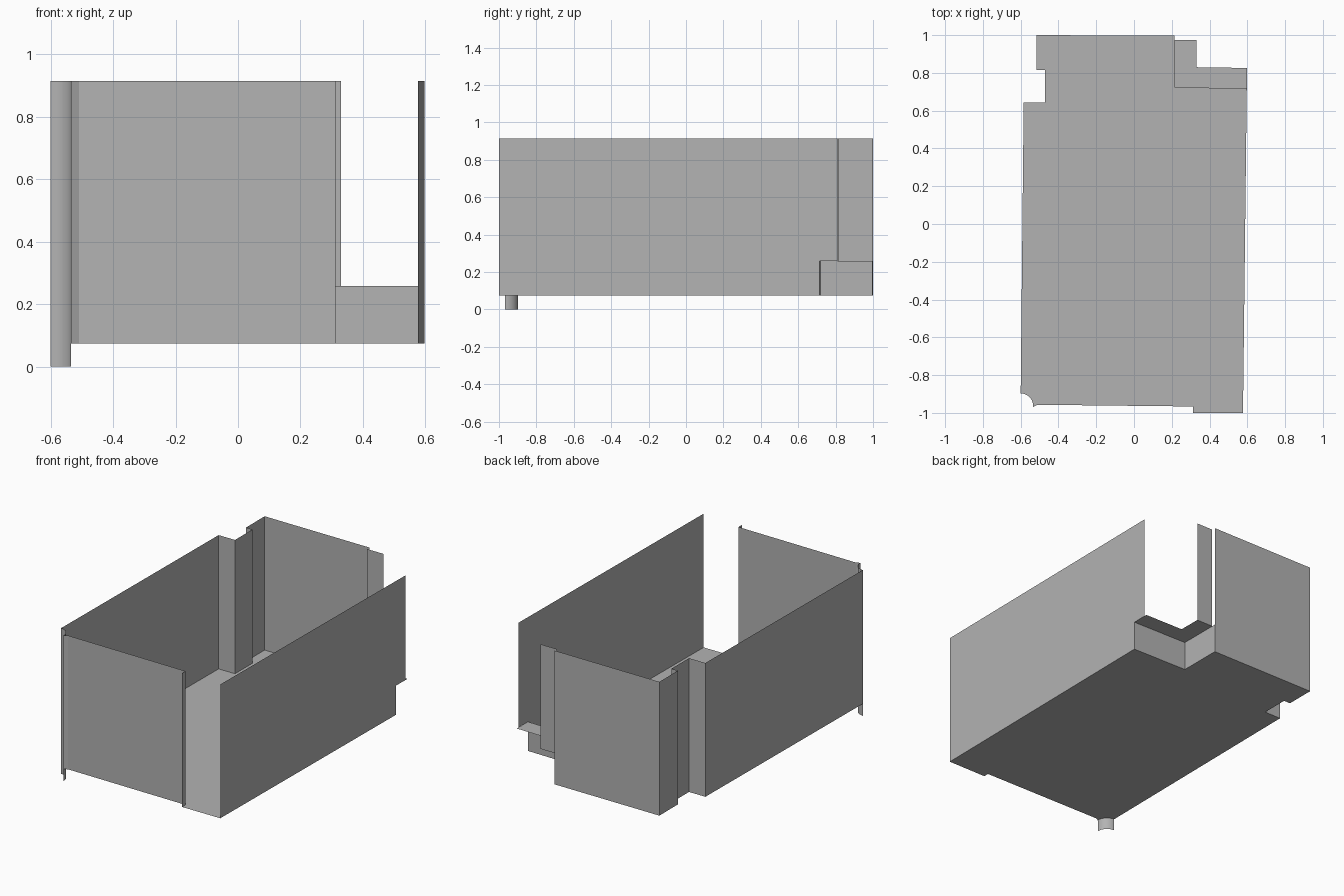
import bpy
import math

if "Cube" in bpy.data.objects:
    bpy.data.objects.remove(bpy.data.objects["Cube"], do_unlink=True)

FLOOR, SHELF, TOP = 0.075, 0.258, 0.915

plaster = bpy.data.materials.new("grey plaster")
plaster.use_nodes = True
grey = (0.45, 0.45, 0.45, 1)
plaster.diffuse_color = grey
bsdf = plaster.node_tree.nodes["Principled BSDF"]
bsdf.inputs["Base Color"].default_value = grey
bsdf.inputs["Roughness"].default_value = 0.9


def make(name, verts, faces):
    mesh = bpy.data.meshes.new(name)
    mesh.from_pydata(verts, [], faces)
    mesh.materials.append(plaster)
    obj = bpy.data.objects.new(name, mesh)
    bpy.context.collection.objects.link(obj)
    return obj


def slab(name, outline, z):
    """Flat sheet filling a plan outline."""
    return make(name, [(x, y, z) for x, y in outline], [list(range(len(outline)))])


def wall(name, path, low, high):
    """Thin upright sheet following a plan path."""
    n = len(path)
    verts = [(x, y, z) for z in (low, high) for x, y in path]
    return make(name, verts, [(i, i + 1, n + i + 1, n + i) for i in range(n - 1)])


# Plan paths, running anticlockwise from the rounded front corner
radius = 0.066
arc = [(-0.6 + radius * math.sin(a), -0.963 + radius * math.cos(a))
       for a in (math.radians(95) * i / 12 for i in range(13))]
front = [arc[-1], (-0.51, -0.957), (0.312, -0.966), (0.312, -1.0)]
right = [(0.577, -1.0), (0.597, 0.715)]
step = [right[-1], (0.215, 0.722), (0.215, 0.997)]
back = [(0.215, 0.997), (-0.515, 1.0)]
left = [back[-1], (-0.515, 0.815), (-0.47, 0.815), (-0.47, 0.642),
        (-0.584, 0.642), arc[0]]

# Floor
slab("floor", arc + front[1:] + right + step[1:] + left[:-1], FLOOR)

# Walls
wall("front_wall", front, FLOOR, TOP)
wall("back_wall", back, FLOOR, TOP)
wall("left_pier_wall", left, FLOOR, TOP)

# Side wall, whose upper part runs on over the raised ledge
wall_end = (0.598, 0.81)
profile = [(*right[0], FLOOR), (*right[1], FLOOR), (*right[1], SHELF),
           (*wall_end, SHELF), (*wall_end, TOP), (*right[0], TOP)]
make("long_side_wall", profile, [list(range(len(profile)))])

# Rounded corner pipe, reaching below the floor
pipe = wall("corner_pipe", arc, 0, TOP)
for face in pipe.data.polygons:
    face.use_smooth = True

# Raised ledge in the back corner, with its risers and narrow wall
slab("corner_ledge", [(0.215, 0.722), (0.597, 0.715), (0.598, 0.826),
                      (0.33, 0.83), (0.33, 0.973), (0.215, 0.973)], SHELF)
wall("ledge_riser", step, FLOOR, SHELF)
wall("narrow_back_wall", [(0.33, 0.973), (0.215, 0.973)], SHELF, TOP)
